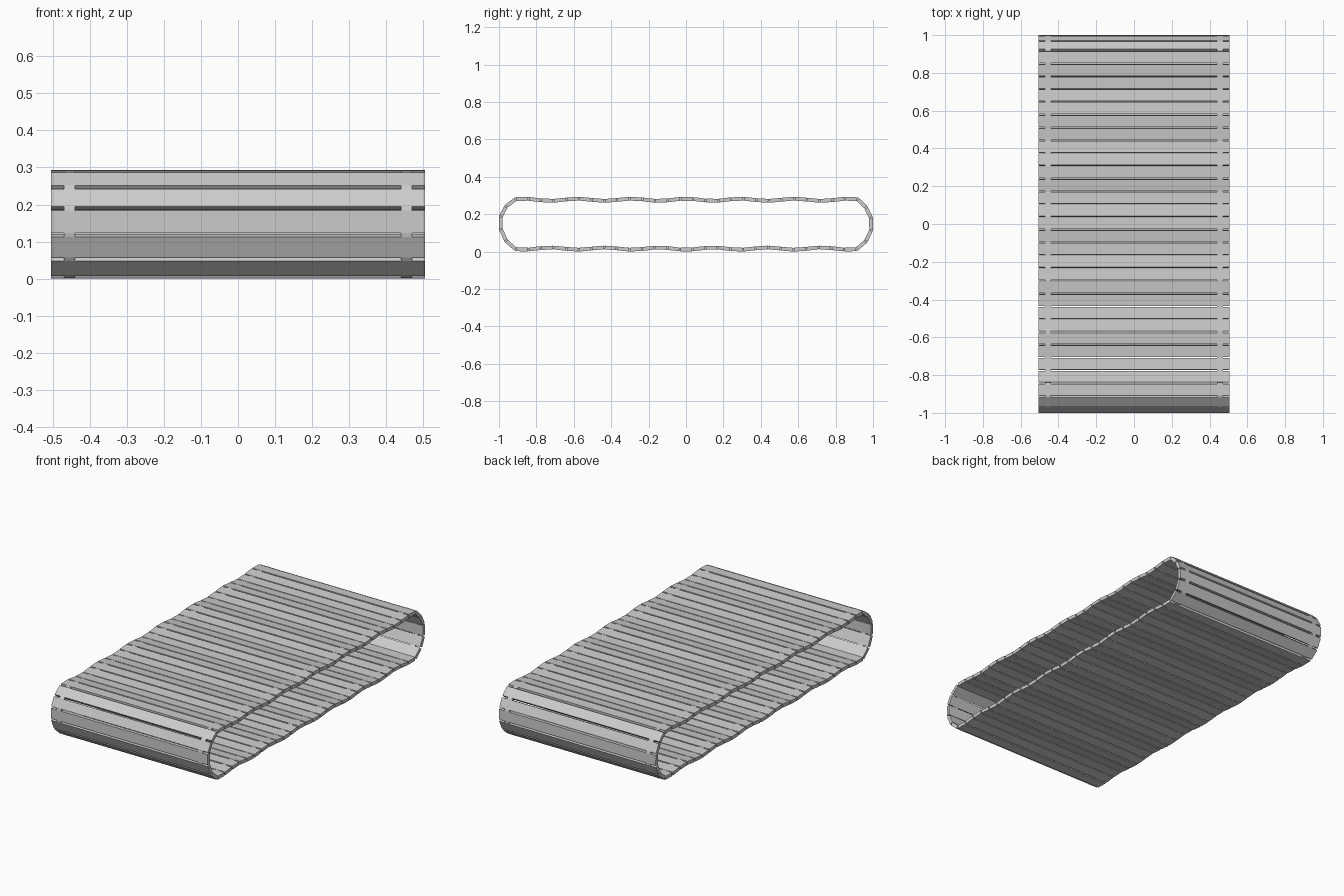
import bpy, bmesh, math
from mathutils import Vector, Matrix

if "Cube" in bpy.data.objects:
    bpy.data.objects.remove(bpy.data.objects["Cube"])

HALF_W = 0.505      # half width of the belt
THICK = 0.020       # slat thickness
GAP = 0.007         # gap between neighbouring slats
N = 27              # slats along each long run
WAVE = 0.29         # spacing of the ripples


def ripple(y):
    return 0.006 * math.cos(2 * math.pi * y / WAVE)


def run(y0, y1, z, sign):
    ys = [y0 + (y1 - y0) * i / N for i in range(N + 1)]
    return [(y, z + sign * ripple(y)) for y in ys]


# Joint positions (y, z) around the closed loop
back_end = [(0.962, 0.236), (0.989, 0.181), (0.990, 0.115), (0.962, 0.056)]
front_end = [(-0.962, 0.058), (-0.990, 0.120), (-0.990, 0.187), (-0.962, 0.241)]
joints = (run(-0.910, 0.917, 0.277, 1) + back_end
          + run(0.912, -0.910, 0.016, -1) + front_end)
joints = [Vector((0, y, z)) for y, z in joints]


def add_box(bm, centre, along, size):
    ang = math.atan2(along.z, along.y)
    m = (Matrix.Translation(centre) @ Matrix.Rotation(ang, 4, 'X')
         @ Matrix.Diagonal((*size, 1)))
    bmesh.ops.create_cube(bm, size=1, matrix=m)


def finish(bm, name):
    mesh = bpy.data.meshes.new(name)
    bm.to_mesh(mesh)
    bm.free()
    obj = bpy.data.objects.new(name, mesh)
    bpy.context.collection.objects.link(obj)


slats, links = bmesh.new(), bmesh.new()
count = len(joints)
for i, a in enumerate(joints):
    b = joints[(i + 1) % count]
    prev = joints[i - 1]
    # Flat slat between two joints
    add_box(slats, (a + b) / 2, b - a,
            (2 * HALF_W, (b - a).length - GAP, THICK))
    # Small hinge links bridging the gap at both sides
    for side in (-1, 1):
        add_box(links, a + Vector((side * 0.455, 0, 0)), b - prev,
                (0.03, GAP * 1.6, THICK * 0.9))

finish(slats, "belt_slats")
finish(links, "hinge_links")
